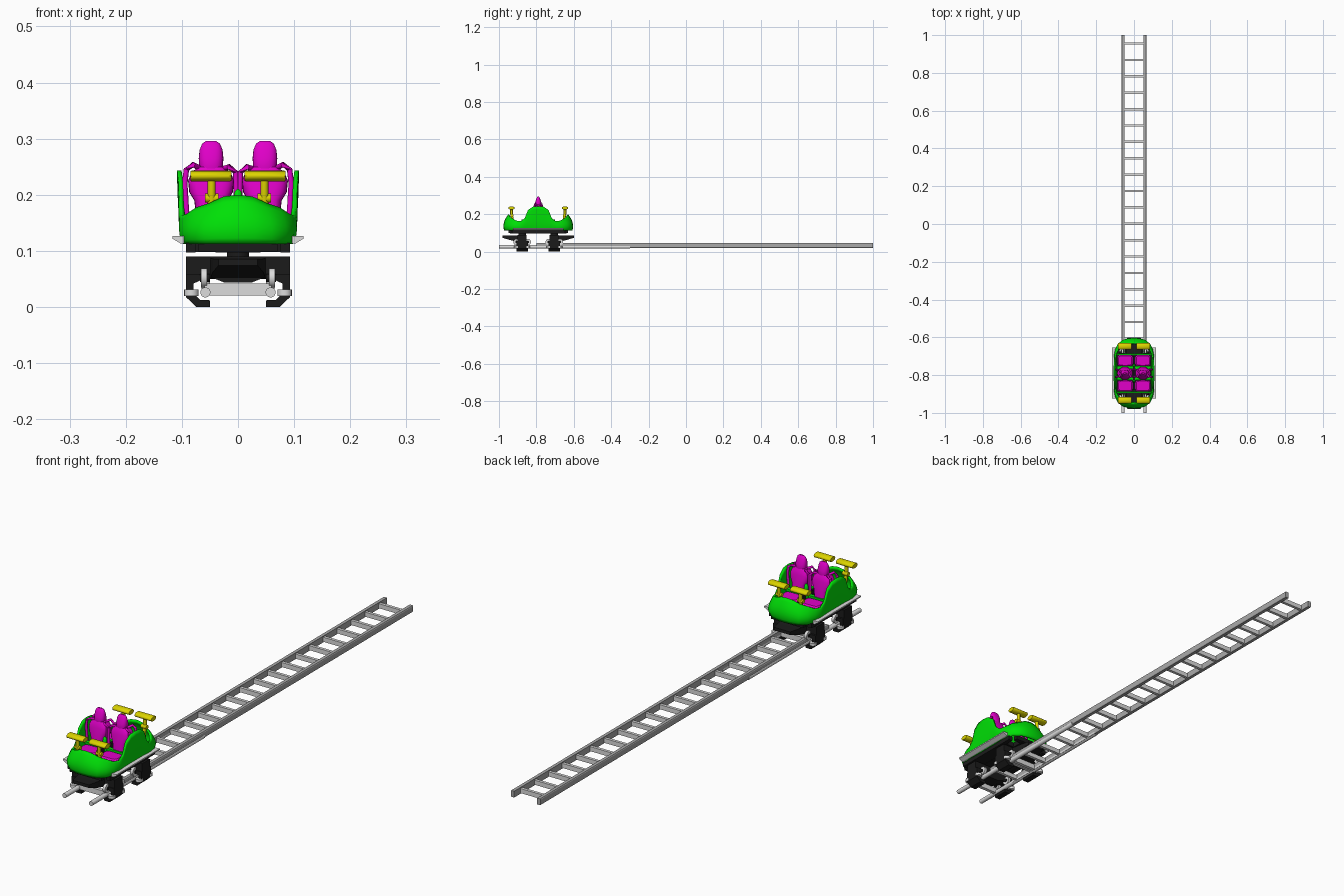
import bpy, bmesh, math
from mathutils import Vector

if "Cube" in bpy.data.objects:
    bpy.data.objects.remove(bpy.data.objects["Cube"])

YC = -0.79  # middle of the car along the track


def mat(name, c):
    m = bpy.data.materials.new(name)
    m.diffuse_color = (*c, 1)
    m.use_nodes = True
    m.node_tree.nodes["Principled BSDF"].inputs["Base Color"].default_value = m.diffuse_color
    return m


GREEN = mat("bright green", (0.0, 0.75, 0.002))
MAGENTA = mat("magenta", (0.75, 0.0, 0.58))
YELLOW = mat("yellow", (0.72, 0.66, 0.0))
BLACK = mat("near black", (0.011, 0.011, 0.011))
LIGHT = mat("light grey", (0.72, 0.72, 0.72))
STEEL = mat("steel grey", (0.4, 0.4, 0.4))


def finish(name, bm, m, smooth=True):
    bmesh.ops.recalc_face_normals(bm, faces=bm.faces)
    me = bpy.data.meshes.new(name)
    bm.to_mesh(me)
    bm.free()
    me.materials.append(m)
    o = bpy.data.objects.new(name, me)
    bpy.context.collection.objects.link(o)
    if smooth:
        bpy.ops.object.select_all(action='DESELECT')
        o.select_set(True)
        bpy.context.view_layer.objects.active = o
        bpy.ops.object.shade_smooth_by_angle(angle=math.radians(35))
    return o


def loft(name, rings, m, smooth=True):
    """Skin a list of closed rings and cap both ends."""
    bm = bmesh.new()
    rows = [[bm.verts.new(p) for p in r] for r in rings]
    n = len(rows[0])
    for a, b in zip(rows, rows[1:]):
        for i in range(n):
            bm.faces.new((a[i], a[(i + 1) % n], b[(i + 1) % n], b[i]))
    bm.faces.new(rows[0])
    bm.faces.new(rows[-1])
    return finish(name, bm, m, smooth)


def box(name, x0, x1, y0, y1, z0, z1, m):
    return loft(name, [[(x0, y0, z), (x1, y0, z), (x1, y1, z), (x0, y1, z)] for z in (z0, z1)], m, False)


def prism(name, prof, y0, y1, m):
    return loft(name, [[(x, y, z) for x, z in prof] for y in (y0, y1)], m, False)


def rod(name, pts, r, m, n=12):
    pts = [Vector(p) for p in pts]
    rings = []
    for i, p in enumerate(pts):
        t = (pts[min(i + 1, len(pts) - 1)] - pts[max(i - 1, 0)]).normalized()
        u = t.cross(Vector((0, 0, 1)) if abs(t.z) < 0.8 else Vector((0, 1, 0))).normalized()
        w = t.cross(u)
        rings.append([p + r * (u * math.cos(a) + w * math.sin(a))
                      for a in (2 * math.pi * k / n for k in range(n))])
    return loft(name, rings, m)


def padded(name, cx, cy, secs, m, e=0.6, n=24):
    """Soft upright shape from (z, half width, half depth) sections."""
    f = lambda v: math.copysign(abs(v) ** e, v)
    return loft(name, [[(cx + hx * f(math.cos(2 * math.pi * k / n)),
                         cy + hy * f(math.sin(2 * math.pi * k / n)), z) for k in range(n)]
                       for z, hx, hy in secs], m)


# Track: deep rails, cross ties, and round rails under the car
for s, side in ((-1, "left"), (1, "right")):
    rail = [(0.050, 0.021), (0.063, 0.021), (0.065, 0.024), (0.065, 0.043),
            (0.063, 0.046), (0.050, 0.046)]
    prism("deep_rail_" + side, [(s * x, z) for x, z in rail], -0.8, 1, STEEL)
    rod("round_rail_" + side, [(s * 0.058, -1, 0.026), (s * 0.058, -0.3, 0.026)], 0.009, LIGHT, 16)
for i in range(21):
    y = 0.955 - i * 0.0867
    box("track_tie", -0.052, 0.052, y - 0.006, y + 0.006, 0.024, 0.042, LIGHT)

# Body shell: quarter outline given as base (x, d) and rim (x, d, z), mirrored round
quarter = [((0, .186), (0, .160, .200)), ((.03, .184), (.026, .158, .197)),
           ((.06, .176), (.052, .150, .185)), ((.085, .155), (.074, .138, .178)),
           ((.098, .125), (.092, .118, .166)), ((.102, .1), (.101, .092, .163)),
           ((.102, .076), (.104, .072, .180)), ((.102, .056), (.106, .055, .222)),
           ((.102, .03), (.108, .03, .240)), ((.102, 0), (.109, 0, .243))]
outline = [(1, 1, q) for q in quarter]
outline += [(1, -1, q) for q in quarter[-2::-1]]
outline += [(-1, -1, q) for q in quarter[1:]]
outline += [(-1, 1, q) for q in quarter[-2:0:-1]]
bm = bmesh.new()
rows = []
for k in range(9):
    v = k / 8
    row = []
    for sx, sy, ((bx, bd), (tx, td, tz)) in outline:
        w, g = v ** 2.2, 1 + 0.03 * math.sin(math.pi * v) - 0.04 * (1 - v) ** 6
        row.append(bm.verts.new((sx * (bx + (tx - bx) * w) * g,
                                 YC + sy * (bd + (td - bd) * w) * (1 + (g - 1) * 0.6),
                                 0.112 + (tz - 0.112) * v)))
    rows.append(row)
n = len(outline)
for a, b in zip(rows, rows[1:]):
    for i in range(n):
        bm.faces.new((a[i], a[(i + 1) % n], b[(i + 1) % n], b[i]))
shell = finish("body_shell", bm, GREEN)
sol = shell.modifiers.new("thickness", 'SOLIDIFY')
sol.thickness, sol.offset = 0.008, -1

# Chassis frame, open at the foot wells
for s in (-1, 1):
    box("chassis_side_beam", s * 0.076, s * 0.093, YC - 0.14, YC + 0.14, 0.097, 0.114, BLACK)
    box("chassis_end_beam", -0.07, 0.07, YC + s * 0.142, YC + s * 0.16, 0.099, 0.116, BLACK)
    prism("side_step", [(s * x, z) for x, z in ((.096, .113), (.102, .113), (.117, .122), (.117, .127), (.096, .127))],
          YC - 0.135, YC + 0.135, LIGHT)
box("chassis_centre_beam", -0.04, 0.04, YC - 0.15, YC + 0.15, 0.097, 0.116, BLACK)
box("chassis_floor", -0.092, 0.092, YC - 0.104, YC + 0.104, 0.098, 0.118, BLACK)

for e, end in ((-1, "front"), (1, "rear")):
    yb = YC + e * 0.086
    # Bogie block, pivot and end coupler
    prism("bogie_block_" + end, [(-.093, .09), (-.093, .052), (-.045, .052), (-.025, .044),
                                 (.025, .044), (.045, .052), (.093, .052), (.093, .09)],
          yb - 0.026, yb + 0.022, BLACK)
    rod("bogie_pivot_" + end, [(0, yb, 0.085), (0, yb, 0.1)], 0.02, BLACK, 20)
    loft("coupler_" + end, [[(sx * hx, YC + e * d, z) for sx, z in ((-1, z0), (1, z0), (1, z1), (-1, z1))]
                            for d, hx, z0, z1 in ((.1, .05, .05, .088), (.15, .045, .062, .086), (.19, .035, .074, .086))],
         BLACK, False)
    box("axle_bar_" + end, -0.06, 0.06, yb + e * 0.026, yb + e * 0.04, 0.021, 0.042, LIGHT)
    # Seat trays
    box("seat_tray_" + end, -0.09, 0.09, YC + e * 0.022, YC + e * 0.037, 0.117, 0.165, GREEN)
    box("seat_front_panel_" + end, -0.09, 0.09, YC + e * 0.096, YC + e * 0.104, 0.117, 0.15, GREEN)
    for s in (-1, 1):
        # Claw gripping the rail, and its wheels
        claw = [(.066, .058), (.093, .058), (.093, .018), (.074, 0), (.05, 0), (.05, .012),
                (.068, .013), (.079, .024), (.079, .042), (.066, .048)]
        prism("wheel_claw", [(s * x, z) for x, z in claw], yb - 0.03, yb + 0.03, BLACK)
        for w in (-1, 1):
            yw = yb + w * 0.03
            rod("running_wheel", [(s * 0.055, yw, 0.052), (s * 0.066, yw, 0.052)], 0.017, LIGHT, 20)
            rod("guide_wheel", [(s * 0.083, yw, 0.02), (s * 0.083, yw, 0.031)], 0.013, LIGHT, 16)
            rod("wheel_hub", [(s * 0.068, yw, 0.052), (s * 0.05, yw, 0.052)], 0.007, BLACK)

        # Seat cushion
        cx = s * 0.047
        padded("seat_cushion", cx, YC + e * 0.067,
               [(.118, .038, .028), (.145, .041, .03), (.155, .041, .03), (.16, .035, .025)], MAGENTA, 0.4)
        # Lap bar: wide padded roll on a post
        yl = YC + e * 0.143
        loft("lap_bar_roll", [[(s * x, yl + 0.017 * r * math.cos(a), 0.2335 + 0.0095 * r * math.sin(a))
                               for a in (2 * math.pi * k / 20 for k in range(20))]
                              for x, r in ((.012, .9), (.014, 1), (.083, 1), (.085, .9))], YELLOW)
        rod("lap_bar_post", [(cx, yl, 0.234), (cx, yl, 0.2), (cx, yl - e * 0.006, 0.17), (cx, yl - e * 0.01, 0.114)],
            0.007, YELLOW)
        rod("lap_bar_foot", [(cx - 0.012, yl - e * 0.003, 0.194), (cx + 0.012, yl - e * 0.003, 0.194)], 0.008, YELLOW)

# Back-to-back seat backs, headrests and shoulder loops
for s in (-1, 1):
    cx = s * 0.048
    padded("seat_back", cx, YC, [(.12, .034, .036), (.16, .026, .034), (.19, .03, .031), (.205, .039, .028),
                                 (.225, .041, .025), (.24, .035, .021), (.25, .022, .016)], MAGENTA)
    padded("headrest", cx, YC, [(.235, .018, .016), (.25, .021, .018), (.265, .022, .016), (.28, .0205, .011),
                                (.291, .016, .007), (.296, .009, .003)], MAGENTA, 0.8)
    for e in (-1, 1):
        y = YC + e * 0.02
        rod("outer_shoulder_loop", [(s * .066, YC, .246), (s * .08, y, .254), (s * .092, y, .245),
                                    (s * .095, y, .22), (s * .092, y, .17), (s * .085, y, .15)], 0.005, MAGENTA)
        rod("inner_shoulder_loop", [(s * .028, YC, .246), (s * .016, y, .25), (s * .004, y, .24),
                                    (s * .003, y, .21), (s * .004, y, .14)], 0.005, MAGENTA)
# Divider between the neighbouring seats
box("seat_divider", -0.004, 0.004, YC - 0.09, YC + 0.09, 0.116, 0.172, BLACK)
for e in (-1, 1):
    padded("divider_knob", 0, YC + e * 0.04, [(.116, .008, .008), (.195, .008, .008), (.206, .006, .006), (.21, .002, .002)],
           GREEN, 1)
